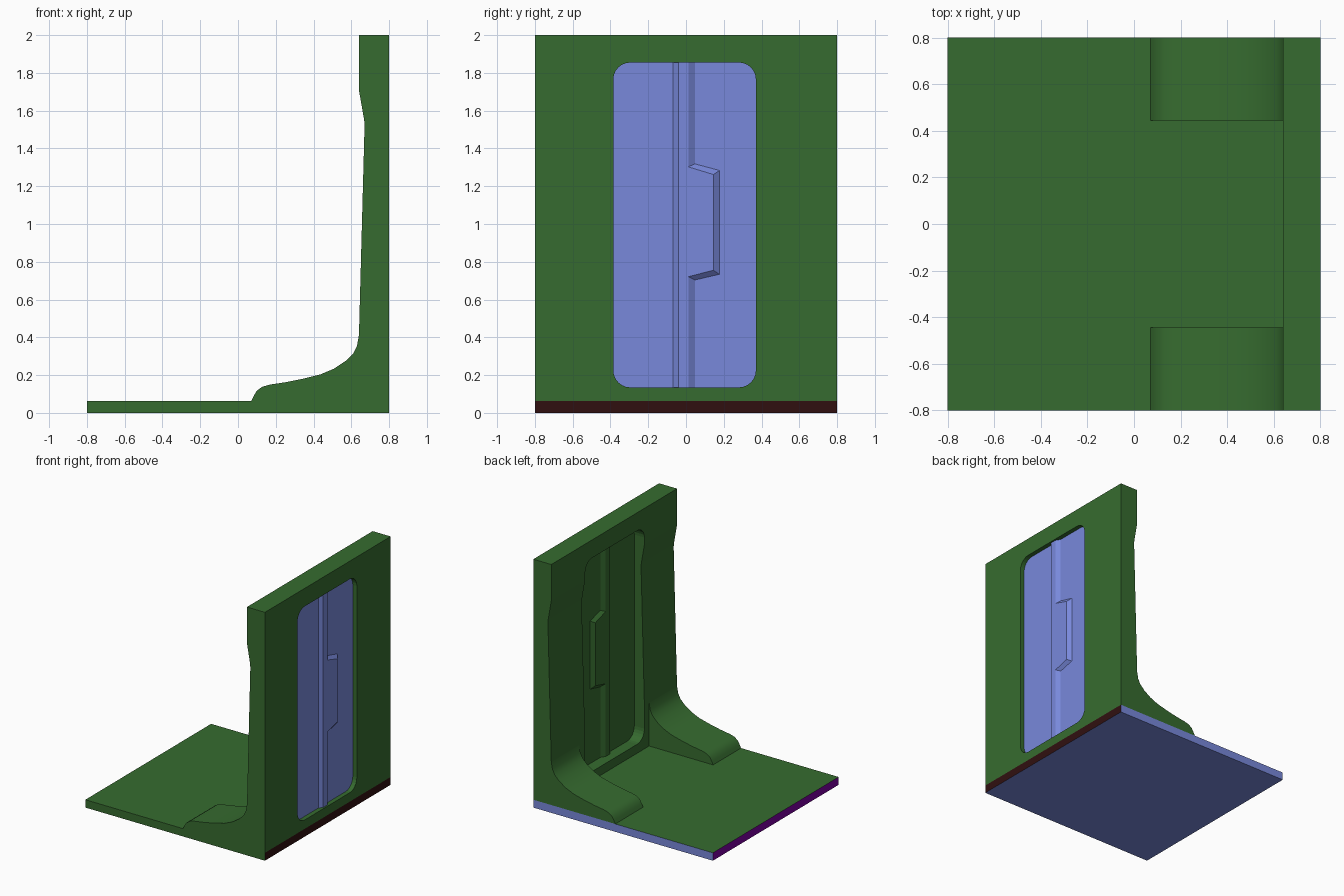
import bpy, bmesh, math
from mathutils import Vector

cube = bpy.data.objects.get("Cube")
if cube:
    bpy.data.objects.remove(cube, do_unlink=True)


def make_material(name, rgb):
    mat = bpy.data.materials.new(name)
    mat.use_nodes = True
    colour = (*rgb, 1.0)
    mat.diffuse_color = colour
    mat.node_tree.nodes["Principled BSDF"].inputs["Base Color"].default_value = colour
    return mat


green = make_material("green", (0.037, 0.148, 0.029))
blue = make_material("blue", (0.19, 0.25, 0.71))
maroon = make_material("dark_red", (0.03, 0.005, 0.005))
purple = make_material("purple", (0.2, 0.0, 0.36))


def loft(name, ring_a, ring_b, mats=(green,), rule=None):
    """Closed solid between two matching rings of points."""
    bm = bmesh.new()
    a = [bm.verts.new(p) for p in ring_a]
    b = [bm.verts.new(p) for p in ring_b]
    bm.faces.new(a)
    bm.faces.new(b)
    n = len(a)
    for i in range(n):
        j = (i + 1) % n
        bm.faces.new((a[i], a[j], b[j], b[i]))
    bmesh.ops.recalc_face_normals(bm, faces=bm.faces)
    bm.normal_update()
    if rule:
        for f in bm.faces:
            f.material_index = rule(f)
    mesh = bpy.data.meshes.new(name)
    bm.to_mesh(mesh)
    bm.free()
    for m in mats:
        mesh.materials.append(m)
    obj = bpy.data.objects.new(name, mesh)
    bpy.context.collection.objects.link(obj)
    return obj


def along_y(name, profile, y0, y1, **kw):
    """Extrude an (x, z) profile along y."""
    return loft(name, [(x, y0, z) for x, z in profile],
                [(x, y1, z) for x, z in profile], **kw)


def along_x(name, x0, outline0, x1, outline1, **kw):
    """Loft between two (y, z) outlines along x."""
    return loft(name, [(x0, y, z) for y, z in outline0],
                [(x1, y, z) for y, z in outline1], **kw)


def rect(y0, y1, z0, z1):
    return [(y0, z0), (y1, z0), (y1, z1), (y0, z1)]


def rounded_rect(y0, y1, z0, z1, r, steps=6):
    pts = []
    corners = [(y1 - r, z1 - r), (y0 + r, z1 - r), (y0 + r, z0 + r), (y1 - r, z0 + r)]
    for q, (cy, cz) in enumerate(corners):
        for i in range(steps + 1):
            t = math.pi / 2 * (q + i / steps)
            pts.append((cy + r * math.cos(t), cz + r * math.sin(t)))
    return pts


# Floor slab: green top and front, other sides in their own colours
FLOOR = 0.063


def floor_rule(f):
    n = f.normal
    if n.x > 0.5:
        return 2
    if n.x < -0.5:
        return 3
    return 1 if n.z < -0.5 or n.y > 0.5 else 0


along_y("floor_slab", [(-0.8, 0), (0.8, 0), (0.8, FLOOR), (-0.8, FLOOR)], -0.8, 0.8,
        mats=(green, blue, maroon, purple), rule=floor_rule)

# Wall with a shaped inner face and a rounded door opening
wall = along_y("wall", [(0.8, FLOOR), (0.8, 2), (0.64, 2), (0.64, 1.71),
                        (0.668, 1.55), (0.67, 1.52), (0.64, 0.4), (0.64, FLOOR)], -0.8, 0.8)
BOTTOM, TOP = 0.135, 1.855
opening = rounded_rect(-0.385, 0.37, BOTTOM, TOP, 0.09)
cutter = along_x("opening_cutter", 0.5, opening, 1.0, opening)
cutter.hide_render = True
cut = wall.modifiers.new("opening", "BOOLEAN")
cut.operation = "DIFFERENCE"
cut.solver = "EXACT"
cut.object = cutter
bpy.context.view_layer.update()
evaluated = wall.evaluated_get(bpy.context.evaluated_depsgraph_get())
cut_mesh = bpy.data.meshes.new_from_object(evaluated)
wall.modifiers.clear()
wall.data = cut_mesh
bpy.data.objects.remove(cutter, do_unlink=True)

# Curved corner ramps on both sides of the doorway
ramp = [(0.64, FLOOR), (0.07, FLOOR), (0.083, 0.09), (0.1, 0.118), (0.13, 0.139),
        (0.17, 0.15), (0.25, 0.162), (0.34, 0.18), (0.44, 0.205), (0.51, 0.235),
        (0.57, 0.275), (0.61, 0.315), (0.63, 0.355), (0.64, 0.41)]
for name, side in (("front_ramp", -1), ("back_ramp", 1)):
    obj = along_y(name, ramp, side * 0.445, side * 0.8)
    bpy.ops.object.select_all(action="DESELECT")
    obj.select_set(True)
    bpy.context.view_layer.objects.active = obj
    bpy.ops.object.shade_smooth_by_angle(angle=math.radians(35))

# Door panel: blue outside, green inside
MID, HALF, RAISED = 0.747, 0.017, 0.04
panel = rect(-0.4, 0.385, BOTTOM - 0.015, TOP + 0.015)
along_x("door_panel", MID - HALF, panel, MID + HALF, panel, mats=(green, blue),
        rule=lambda f: int(f.calc_center_median().x > MID))

# Bevelled ridge and latch plate on both door faces
ridge_base = rect(-0.07, 0.05, BOTTOM, TOP)
ridge_top = rect(-0.04, 0.012, BOTTOM, TOP)
latch_base = [(0, 0.69), (0.18, 0.732), (0.18, 1.285), (0, 1.333)]
latch_top = [(0, 0.718), (0.145, 0.755), (0.145, 1.262), (0, 1.306)]
for label, side, mat in (("outer", 1, blue), ("inner", -1, green)):
    low, high = MID + side * (HALF - 0.002), MID + side * RAISED
    along_x(label + "_door_ridge", low, ridge_base, high, ridge_top, mats=(mat,))
    along_x(label + "_door_latch", low, latch_base, high, latch_top, mats=(mat,))
